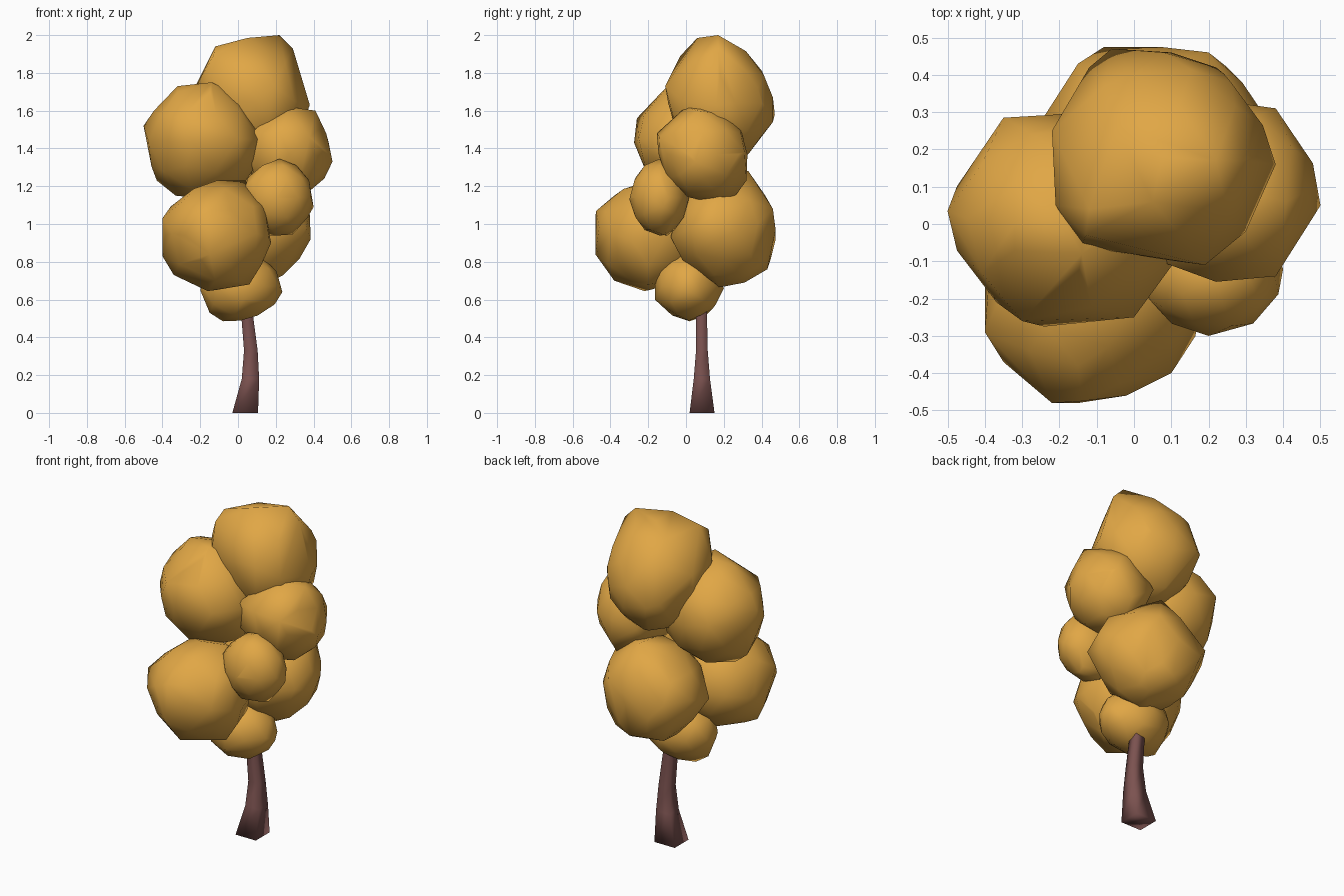
import bpy, bmesh, math
from mathutils import Vector


def material(name, rgb):
    m = bpy.data.materials.new(name)
    m.diffuse_color = (*rgb, 1)
    return m


LEAF = material("golden_leaf", (0.75, 0.385, 0.06))
BARK = material("brown_bark", (0.20, 0.085, 0.08))


def finish(bm, name, mat, angle):
    bmesh.ops.recalc_face_normals(bm, faces=bm.faces)
    me = bpy.data.meshes.new(name)
    bm.to_mesh(me)
    bm.free()
    me.materials.append(mat)
    ob = bpy.data.objects.new(name, me)
    bpy.context.collection.objects.link(ob)
    bpy.ops.object.select_all(action='DESELECT')
    ob.select_set(True)
    bpy.context.view_layer.objects.active = ob
    bpy.ops.object.shade_smooth_by_angle(angle=math.radians(angle))


def leaf_clump(name, centre, radii, corners):
    """Faceted ellipsoid, pulled out to a few corner points by a convex hull."""
    bm = bmesh.new()
    bmesh.ops.create_icosphere(bm, subdivisions=2, radius=0.98)
    for v in bm.verts:
        v.co = Vector([c + r * p for c, r, p in zip(centre, radii, v.co)])
    pts = [v.co.copy() for v in bm.verts] + [Vector(c) for c in corners]
    bm.clear()
    for p in pts:
        bm.verts.new(p)
    bmesh.ops.convex_hull(bm, input=bm.verts[:])
    loose = [v for v in bm.verts if not v.link_faces]
    bmesh.ops.delete(bm, geom=loose, context='VERTS')
    finish(bm, name, LEAF, 70)


# Foliage clumps
leaf_clump("top_foliage", (0.075, 0.18, 1.64), (0.29, 0.28, 0.33), [
    (0.22, 0.17, 2.0), (0.05, 0.06, 1.985), (-0.13, -0.03, 1.89), (-0.12, 0.04, 1.94),
    (0.29, 0.17, 1.93), (0.38, 0.16, 1.63), (-0.22, 0.25, 1.74), (-0.21, 0.05, 1.75),
    (0.19, -0.11, 1.73), (-0.14, -0.06, 1.68), (0.3, -0.02, 1.65), (0.10, 0.36, 1.84),
    (0.26, 0.38, 1.72), (0.22, 0.42, 1.62), (-0.06, 0.47, 1.58), (-0.12, 0.42, 1.6),
    (0.05, 0.33, 1.37), (0.25, 0.03, 1.85), (0.1, -0.07, 1.79), (-0.08, 0.37, 1.81),
    (0.08, 0.46, 1.67), (0.1, 0.46, 1.54)])
leaf_clump("upper_left_foliage", (-0.195, 0.015, 1.44), (0.3, 0.285, 0.31), [
    (-0.50, 0.035, 1.52), (-0.32, 0.0, 1.73), (-0.14, -0.08, 1.75), (0.0, 0.0, 1.68),
    (0.11, -0.1, 1.45), (0.10, -0.05, 1.32), (0.03, 0.0, 1.21), (-0.43, 0.03, 1.23),
    (-0.33, 0.0, 1.15), (-0.35, 0.285, 1.48), (-0.30, -0.26, 1.56), (-0.24, -0.275, 1.43),
    (0.0, -0.25, 1.45)])
leaf_clump("upper_right_foliage", (0.27, 0.09, 1.37), (0.225, 0.24, 0.25), [
    (0.41, 0.06, 1.60), (0.27, 0.0, 1.62), (0.50, 0.05, 1.33), (0.48, 0.1, 1.43),
    (0.38, 0.31, 1.38), (0.38, -0.14, 1.46), (0.22, -0.155, 1.48), (0.28, 0.29, 1.50),
    (0.28, 0.32, 1.23), (0.28, 0.24, 1.12), (0.26, 0.02, 1.14), (0.07, -0.10, 1.48),
    (0.07, -0.08, 1.32), (0.1, 0.0, 1.22), (0.12, 0.31, 1.34), (0.16, 0.24, 1.5)])
leaf_clump("small_foliage", (0.21, -0.14, 1.14), (0.19, 0.16, 0.205), [
    (0.40, -0.12, 1.09), (0.37, -0.12, 1.24), (0.22, -0.14, 1.345), (0.20, -0.30, 1.13),
    (0.29, -0.12, 0.945), (0.16, -0.1, 0.94), (0.04, -0.2, 1.2), (0.36, -0.05, 1.14)])
leaf_clump("lower_left_foliage", (-0.115, -0.19, 0.94), (0.29, 0.285, 0.295), [
    (-0.40, -0.29, 1.03), (-0.40, -0.17, 0.83), (-0.34, -0.2, 0.73), (-0.16, -0.22, 0.645),
    (0.06, -0.2, 0.68), (0.175, -0.22, 0.9), (0.14, -0.25, 1.10), (0.04, -0.15, 1.23),
    (-0.13, -0.2, 1.22), (-0.22, -0.48, 1.04), (-0.15, -0.48, 0.84), (-0.02, -0.46, 0.98),
    (0.10, -0.40, 0.95), (0.165, -0.3, 0.92), (-0.12, -0.38, 0.70), (-0.38, -0.06, 0.92),
    (-0.3, 0.05, 0.95), (-0.35, -0.37, 0.95), (-0.15, -0.38, 1.15), (-0.14, -0.475, 1.07),
    (0.12, -0.2, 0.78), (-0.28, -0.34, 1.13)])
leaf_clump("lower_back_foliage", (0.075, 0.20, 0.97), (0.3, 0.28, 0.3), [
    (0.38, 0.16, 1.05), (0.385, 0.18, 0.92), (0.24, 0.15, 0.73), (0.2, 0.46, 1.08),
    (-0.08, 0.475, 0.92), (0.08, 0.43, 0.76), (0.12, 0.18, 0.665), (0.15, -0.08, 0.93),
    (0.08, 0.33, 1.28), (-0.24, 0.29, 1.0), (0.36, 0.03, 0.98), (-0.15, 0.43, 1.0),
    (0.29, 0.38, 1.0), (-0.24, 0.12, 0.95), (0.15, 0.31, 0.69), (-0.08, 0.33, 0.73),
    (-0.05, 0.45, 0.82), (0.33, 0.18, 1.15), (0.02, 0.42, 1.15), (-0.02, 0.1, 0.69),
    (0.22, 0.36, 0.76)])
leaf_clump("bottom_foliage", (0.015, 0.015, 0.67), (0.215, 0.18, 0.185), [
    (-0.20, 0.0, 0.65), (-0.15, 0.0, 0.53), (-0.08, 0.02, 0.485), (0.08, 0.04, 0.51),
    (0.235, 0.02, 0.64), (0.20, 0.02, 0.74), (0.02, -0.165, 0.72), (0.03, -0.165, 0.60),
    (0.05, 0.14, 0.55), (0.03, 0.20, 0.66), (-0.15, 0.12, 0.68)])

# Trunk: square rings (x, y, z, half width x, half width y)
rings = [(0.038, 0.085, 0.0, 0.068, 0.066), (0.066, 0.084, 0.18, 0.046, 0.043),
         (0.068, 0.084, 0.33, 0.036, 0.031), (0.048, 0.082, 0.52, 0.031, 0.029),
         (0.03, 0.07, 0.70, 0.028, 0.028)]
CORNERS = [(1, 1), (-1, 1), (-1, -1), (1, -1)]
bm = bmesh.new()
loops = [[bm.verts.new((x + rx * i, y + ry * j, z)) for i, j in CORNERS]
         for x, y, z, rx, ry in rings]
for a, b in zip(loops, loops[1:]):
    for i in range(4):
        bm.faces.new((a[i], a[i - 3], b[i - 3], b[i]))
bm.faces.new(loops[0])
bm.faces.new(loops[-1])
finish(bm, "trunk", BARK, 100)
